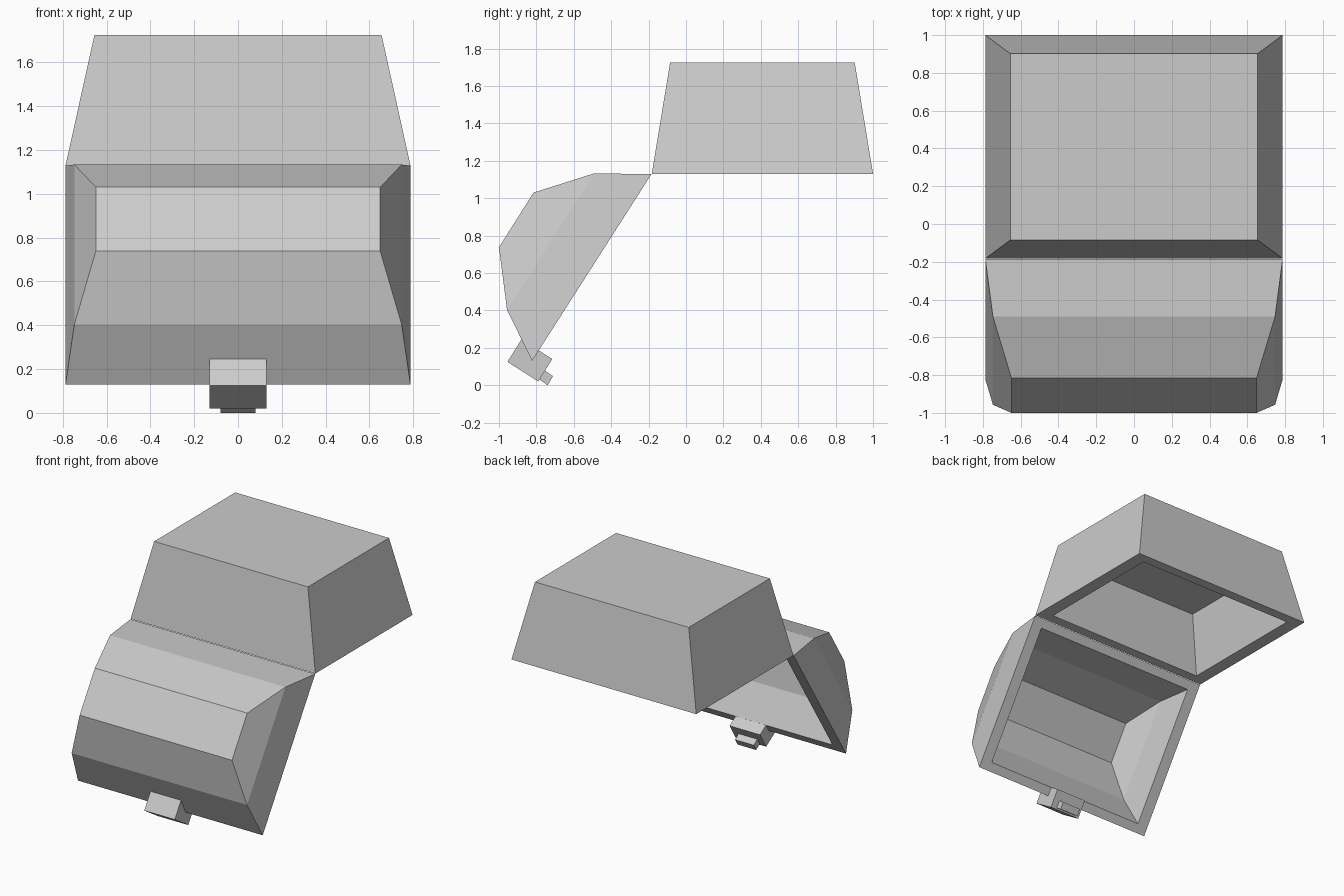
import bpy, bmesh
from mathutils import Vector

cube = bpy.data.objects.get("Cube")
if cube:
    bpy.data.objects.remove(cube, do_unlink=True)

# One plain grey for the whole chest
grey = bpy.data.materials.new("plain_grey")
grey.use_nodes = True
colour = (0.6, 0.6, 0.6, 1)
grey.diffuse_color = colour
grey.node_tree.nodes["Principled BSDF"].inputs["Base Color"].default_value = colour


def make_object(name, bm):
    bmesh.ops.recalc_face_normals(bm, faces=bm.faces)
    mesh = bpy.data.meshes.new(name)
    bm.to_mesh(mesh)
    bm.free()
    mesh.materials.append(grey)
    obj = bpy.data.objects.new(name, mesh)
    bpy.context.collection.objects.link(obj)
    return obj


def shell(name, outer, inner, faces, rim):
    """Hollow part: outer skin, matching inner skin and a flat rim joining them."""
    bm = bmesh.new()
    out = [bm.verts.new(p) for p in outer]
    inn = [bm.verts.new(p) for p in inner]
    for face in faces:
        bm.faces.new([out[i] for i in face])
        bm.faces.new([inn[i] for i in reversed(face)])
    for a, b in zip(rim, rim[1:] + rim[:1]):
        bm.faces.new((out[a], out[b], inn[b], inn[a]))
    return make_object(name, bm)


def rectangle(half_x, y0, y1, z):
    return [Vector(p) for p in ((-half_x, y0, z), (half_x, y0, z),
                                (half_x, y1, z), (-half_x, y1, z))]


# Tapered chest body, resting open side down
body_outer = rectangle(0.787, -0.183, 1.0, 1.13) + rectangle(0.655, -0.085, 0.902, 1.725)
body_inner = rectangle(0.685, -0.105, 0.923, 1.13) + rectangle(0.585, -0.03, 0.848, 1.58)
walls = [(i, (i + 1) % 4, (i + 1) % 4 + 4, i + 4) for i in range(4)]
shell("chest_body", body_outer, body_inner, walls + [(4, 5, 6, 7)], [0, 1, 2, 3])

# Faceted lid: profile of (y, z, half width) from hinge to tip
profile = [(-0.185, 1.128, 0.787), (-0.49, 1.133, 0.747), (-0.815, 1.03, 0.649),
           (-1.0, 0.738, 0.649), (-0.957, 0.403, 0.747), (-0.823, 0.13, 0.787)]
lid_outer = [Vector((s * w, y, z)) for y, z, w in profile for s in (-1, 1)]
hinge, tip = (lid_outer[0] + lid_outer[1]) / 2, (lid_outer[-1] + lid_outer[-2]) / 2
centre = (hinge + tip) / 2
lid_inner = [centre + (p - centre) * 0.887 for p in lid_outer]
strips = [(i, i + 1, i + 3, i + 2) for i in range(0, 10, 2)]
ends = [(s, s + 2, s + 8, s + 10) for s in (0, 1)] + [(s + 2, s + 4, s + 6, s + 8) for s in (0, 1)]
shell("chest_lid", lid_outer, lid_inner, strips + ends, [0, 1, 11, 10])


# Latch pieces: side outlines extruded across the lid
def block(name, outline, half_x):
    bm = bmesh.new()
    face = bm.faces.new([bm.verts.new((-half_x, y, z)) for y, z in outline])
    result = bmesh.ops.extrude_face_region(bm, geom=[face])
    verts = [v for v in result["geom"] if isinstance(v, bmesh.types.BMVert)]
    bmesh.ops.translate(bm, verts=verts, vec=(2 * half_x, 0, 0))
    return make_object(name, bm)


block("latch", [(-0.955, 0.125), (-0.79, 0.02), (-0.715, 0.14), (-0.88, 0.245)], 0.13)
block("latch_knob", [(-0.79, 0.035), (-0.74, 0.0), (-0.711, 0.048), (-0.761, 0.083)], 0.08)
